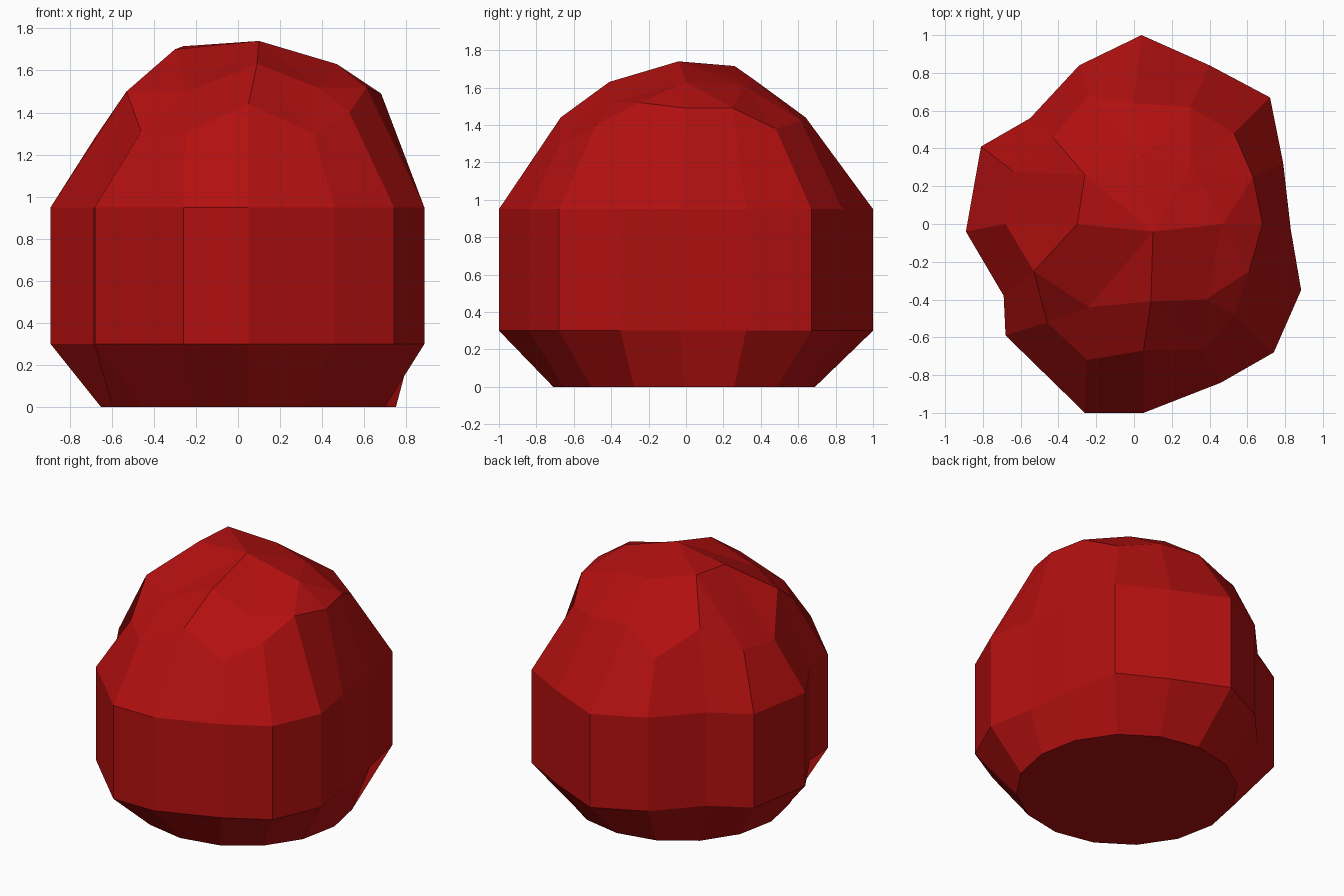
import bpy
import bmesh
from math import cos, sin, tau

if "Cube" in bpy.data.objects:
    bpy.data.objects.remove(bpy.data.objects["Cube"])

SIDES = 16

# Lumpy waist outline (x, y), counter-clockwise from +x
WAIST = [(.83, -.03), (.79, .32), (.72, .67), (.40, .84),
         (.04, 1.0), (-.29, .84), (-.55, .56), (-.81, .41),
         (-.89, -.04), (-.69, -.38), (-.68, -.59), (-.26, -1.0),
         (.05, -1.0), (.46, -.84), (.74, -.68), (.885, -.35)]

# Uneven shoulder ring (x, y, z)
SHOULDER = [(.68, 0, 1.49), (.63, .25, 1.49), (.53, .48, 1.38), (.30, .62, 1.42),
            (0, .64, 1.44), (-.24, .68, 1.29), (-.43, .46, 1.46), (-.64, .28, 1.30),
            (-.68, 0, 1.28), (-.53, -.25, 1.50), (-.46, -.52, 1.31), (-.25, -.72, 1.30),
            (.05, -.67, 1.44), (.36, -.67, 1.30), (.53, -.48, 1.40), (.61, -.25, 1.52)]

# Crown ring with half as many sides, and the peak
CROWN = [(.47, 0, 1.63), (.30, .31, 1.61), (.05, .36, 1.645), (-.26, .26, 1.715),
         (-.30, 0, 1.70), (-.24, -.44, 1.50), (.09, -.41, 1.63), (.38, -.40, 1.52)]
PEAK = (.10, -.04, 1.74)

bm = bmesh.new()


def ring(points):
    return [bm.verts.new(p) for p in points]


def bridge(lower, upper):
    n = len(lower)
    for i in range(n):
        j = (i + 1) % n
        bm.faces.new((lower[i], lower[j], upper[j], upper[i]))


# Round foot, straight walls, sloping shoulder
foot = ring([(.05 + .70 * cos(tau * i / SIDES), -.01 + .70 * sin(tau * i / SIDES), 0)
             for i in range(SIDES)])
low = ring([(x, y, .30) for x, y in WAIST])
high = ring([(x, y, .95) for x, y in WAIST])
shoulder = ring(SHOULDER)
bm.faces.new(foot[::-1])
for a, b in ((foot, low), (low, high), (high, shoulder)):
    bridge(a, b)

# Crown: sixteen sides reduce to eight, then fan to the peak
crown = ring(CROWN)
peak = bm.verts.new(PEAK)
for i in range(len(crown)):
    c0, c1 = crown[i], crown[(i + 1) % len(crown)]
    s0, s1, s2 = (shoulder[(2 * i + k) % SIDES] for k in range(3))
    bm.faces.new((s0, s1, c0))
    bm.faces.new((s1, c1, c0))
    bm.faces.new((s1, s2, c1))
    bm.faces.new((c0, c1, peak))

bmesh.ops.recalc_face_normals(bm, faces=bm.faces[:])
mesh = bpy.data.meshes.new("bush_foliage")
bm.to_mesh(mesh)
bm.free()

red = bpy.data.materials.new("deep red")
red.diffuse_color = (.45, .005, .005, 1)
red.use_nodes = True
red.node_tree.nodes["Principled BSDF"].inputs["Base Color"].default_value = red.diffuse_color
mesh.materials.append(red)

bush = bpy.data.objects.new("bush_foliage", mesh)
bpy.context.collection.objects.link(bush)
